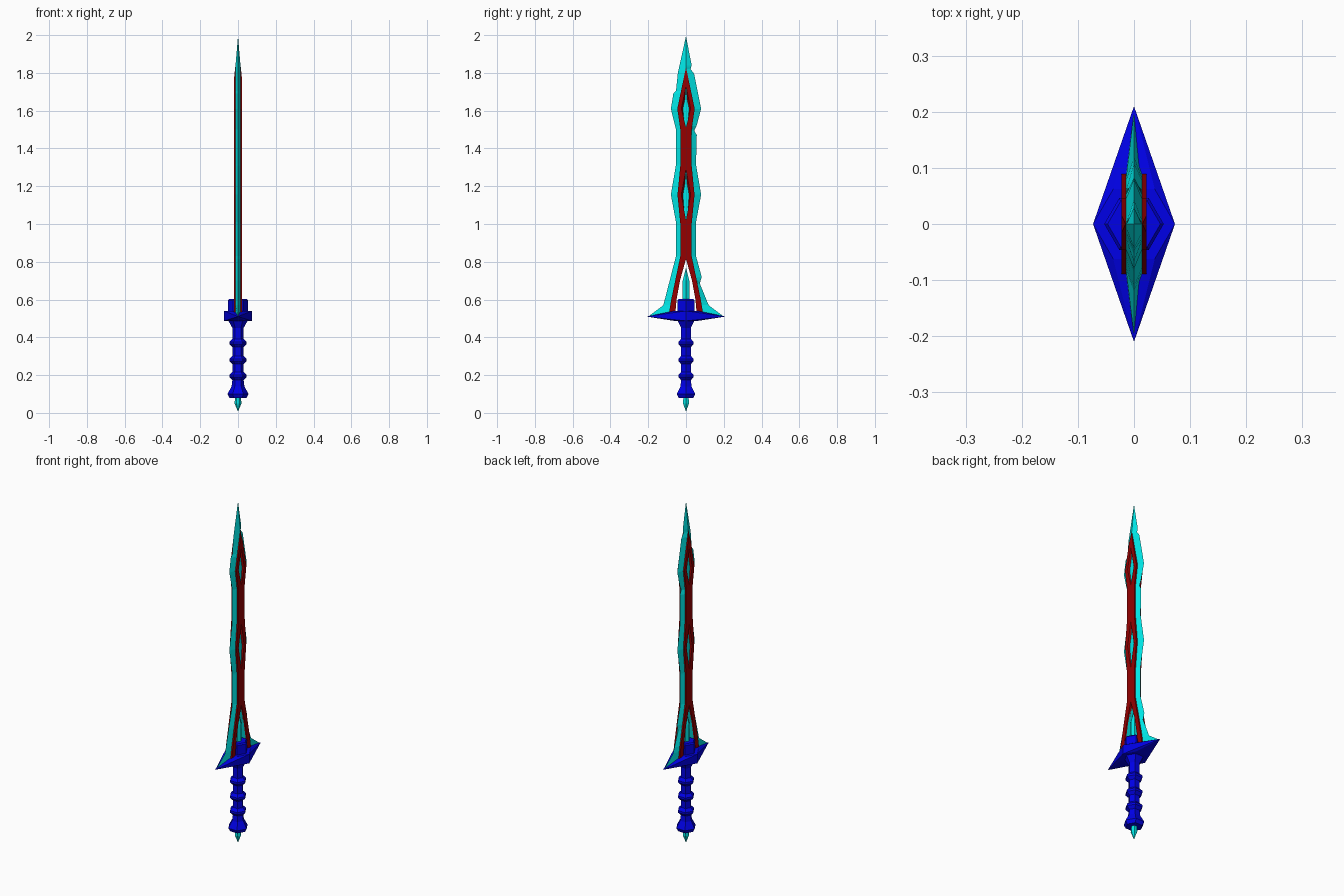
import bpy, bmesh, math

if "Cube" in bpy.data.objects:
    bpy.data.objects.remove(bpy.data.objects["Cube"])

def material(name, rgb):
    m = bpy.data.materials.new(name)
    m.diffuse_color = (*rgb, 1)
    m.use_nodes = True
    m.node_tree.nodes["Principled BSDF"].inputs["Base Color"].default_value = m.diffuse_color
    return m

CYAN = material("cyan", (0.0, 0.8, 0.8))
RED = material("red", (0.3, 0.0, 0.0))
BLUE = material("blue", (0.0, 0.0, 0.8))

def finish(bm, name, mat):
    bmesh.ops.remove_doubles(bm, verts=bm.verts[:], dist=1e-5)
    bmesh.ops.recalc_face_normals(bm, faces=bm.faces[:])
    me = bpy.data.meshes.new(name)
    bm.to_mesh(me)
    bm.free()
    me.materials.append(mat)
    ob = bpy.data.objects.new(name, me)
    bpy.context.collection.objects.link(ob)
    return ob

def loft(name, rings, mat):
    """Skin a stack of equal-length rings and cap both ends."""
    bm = bmesh.new()
    vs = [[bm.verts.new(p) for p in r] for r in rings]
    n = len(vs[0])
    for a, b in zip(vs, vs[1:]):
        for i in range(n):
            j = (i + 1) % n
            bm.faces.new((a[i], a[j], b[j], b[i]))
    bm.faces.new(vs[0])
    bm.faces.new(vs[-1])
    return finish(bm, name, mat)

def turned(name, profile, mat, sides=6):
    """Six-sided turned part from (radius, z) pairs, corners on the x axis."""
    ang = [2 * math.pi * i / sides for i in range(sides)]
    return loft(name, [[(max(r, 1e-6) * math.cos(a), max(r, 1e-6) * math.sin(a), z)
                        for a in ang] for r, z in profile], mat)

def at(curve, z):
    """Linear lookup in (z, value) pairs sorted by rising z."""
    if z <= curve[0][0]:
        return curve[0][1]
    for (z0, v0), (z1, v1) in zip(curve, curve[1:]):
        if z <= z1:
            return v0 + (v1 - v0) * (z - z0) / (z1 - z0)
    return curve[-1][1]

# Blade outlines as (z, half width)
LOW = [(.51, .2), (.57, .12)]
MID = [(.83, .053), (1.01, .053), (1.155, .08), (1.315, .053)]
EDGE_R = LOW + [(.685, .073), (.72, .083)] + MID + [
    (1.47, .057), (1.495, .044), (1.52, .056), (1.61, .08),
    (1.795, .043), (1.82, .024), (1.84, .03), (1.995, 0)]
EDGE_L = LOW + MID + [(1.5, .053), (1.61, .08), (1.69, .067), (1.705, .053),
                      (1.8, .043), (1.995, 0)]
CORE_OUT = [(.51, .093), (.6, .078), (.83, .03), (1.0, .03), (1.155, .045), (1.31, .03),
            (1.5, .03), (1.61, .046), (1.83, 0)]
CORE_IN = [(.51, .058), (.6, .05), (.7, .032), (.815, 0), (1.02, 0), (1.155, .025), (1.29, 0),
           (1.51, 0), (1.61, .025), (1.73, 0)]
CORE_T = [(1.76, .022), (1.83, .015)]
EDGE_T = [(1.76, .014), (1.83, .014), (1.995, 0)]

def levels(*curves):
    return sorted({z for c in curves for z, _ in c})

for side, label, edge in ((1, "right", EDGE_R), (-1, "left", EDGE_L)):
    # Sharpened cyan edge plate, split below z = 0.815
    rings = []
    for z in levels(edge, CORE_OUT, EDGE_T, CORE_IN[:4]):
        t = at(EDGE_T, z)
        yi = at(CORE_IN, z) if z < .815 else 0
        ye = at(edge, z)
        ym = min(at(CORE_OUT, z), ye)
        rings.append([(t, side * yi, z), (t, side * ym, z), (0, side * ye, z),
                      (-t, side * ym, z), (-t, side * yi, z)])
    loft("blade_edge_" + label, rings, CYAN)
    # Raised red core with bevelled diamond openings on both faces
    for face, fl in ((1, "a"), (-1, "b")):
        rings = []
        for z in levels(CORE_OUT, CORE_IN, CORE_T):
            t = at(CORE_T, z) * face
            yo, yi = at(CORE_OUT, z), at(CORE_IN, z)
            deep = yi if z < .82 else yi * .4
            rings.append([(t, side * yi, z), (t, side * yo, z),
                          (.008 * face, side * yo, z), (.008 * face, side * deep, z)])
        loft(f"blade_core_{label}_{fl}", rings, RED)

# Guard: hexagonal slab drawn out to two points
bm = bmesh.new()
for sy in (1, -1):
    bm.verts.new((0, .21 * sy, .51))
    for sx in (1, -1):
        for z in (.487, .54):
            bm.verts.new((.037 * sx, .062 * sy, z))
for sx in (1, -1):
    for z in (.487, .54):
        bm.verts.new((.073 * sx, 0, z))
bmesh.ops.convex_hull(bm, input=bm.verts[:])
bmesh.ops.dissolve_limit(bm, angle_limit=.01, verts=bm.verts[:], edges=bm.edges[:])
finish(bm, "guard", BLUE)

# Collar and the crystal standing in the blade fork
turned("collar", [(.053, .53), (.053, .595), (.047, .602)], BLUE)
turned("fork_crystal", [(.02, .59), (.02, .70), (0, .77)], CYAN)

# Grip with three rings and a flared pommel
grip = [(.045, .08), (.056, .1), (.034, .14)]
for z in (.195, .28, .37):
    grip += [(.03, z - .022), (.046, z - .006), (.046, z + .006), (.03, z + .022)]
grip += [(.03, .45), (.052, .49)]
turned("grip", grip, BLUE)

# Pommel crystal
turned("pommel_crystal", [(0, .006), (.018, .05), (.016, .085)], CYAN)
